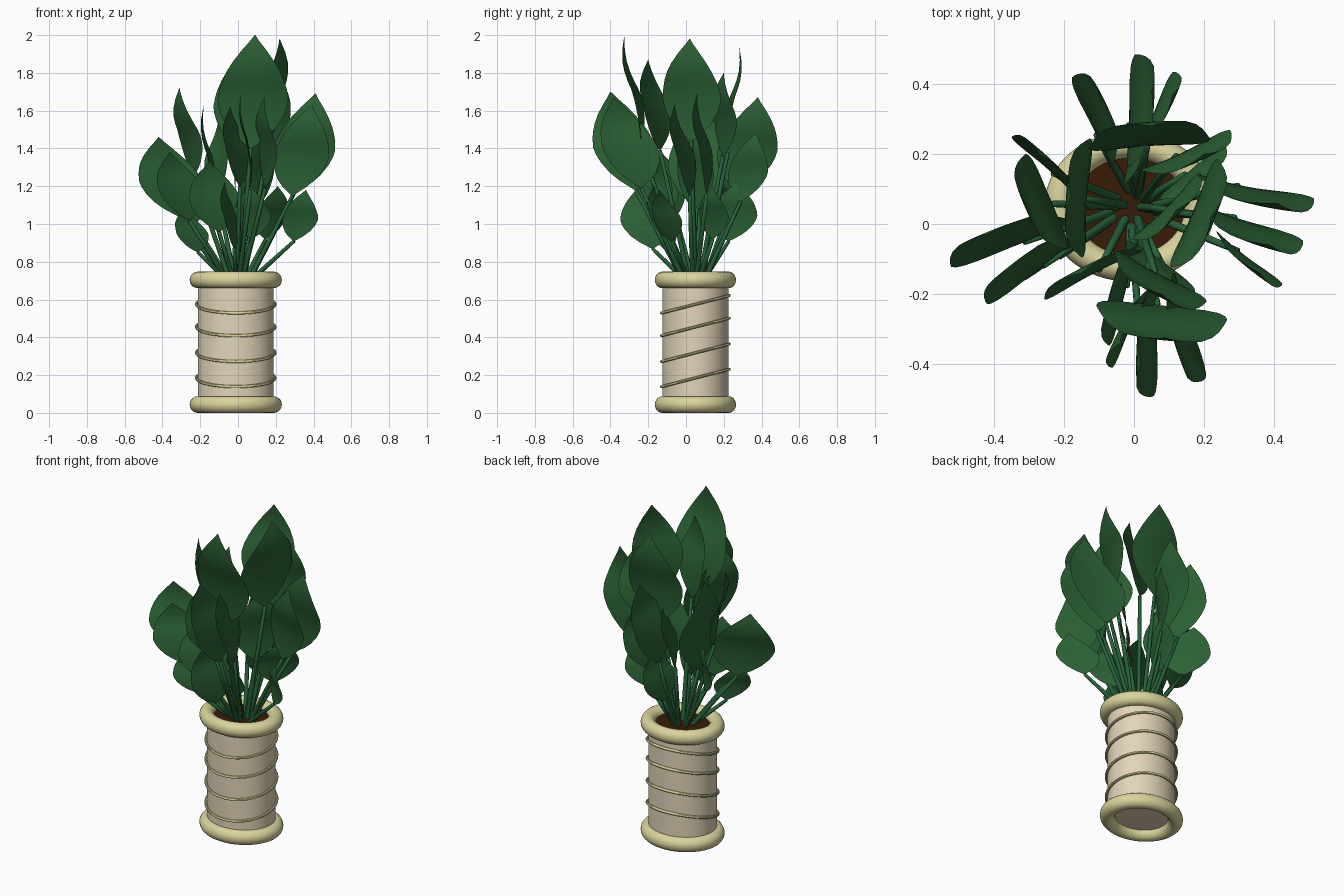
import bpy, bmesh, math
from mathutils import Vector

if "Cube" in bpy.data.objects:
    bpy.data.objects.remove(bpy.data.objects["Cube"])

CX, CY = -0.012, 0.05


def material(name, rgb):
    m = bpy.data.materials.new(name)
    m.diffuse_color = (*rgb, 1)
    m.use_nodes = True
    m.node_tree.nodes["Principled BSDF"].inputs["Base Color"].default_value = m.diffuse_color
    return m


LEAF = material("leaf green", (0.024, 0.12, 0.034))
STEM = material("stem green", (0.02, 0.12, 0.042))
POT = material("warm beige", (0.76, 0.66, 0.48))
TRIM = material("pale yellow", (0.70, 0.66, 0.33))
SOIL = material("soil brown", (0.04, 0.012, 0.002))


def finish(name, mat):
    ob = bpy.context.object
    ob.name = name
    ob.data.materials.append(mat)
    bpy.ops.object.shade_smooth_by_angle()
    return ob


# pot body
bpy.ops.mesh.primitive_cylinder_add(vertices=64, radius=1, depth=0.65, location=(CX, CY, 0.37))
finish("pot_body", POT).scale = (0.199, 0.175, 1)

# soil
bpy.ops.mesh.primitive_circle_add(vertices=48, radius=1, location=(CX, CY, 0.71), fill_type='NGON')
finish("soil", SOIL).scale = (0.19, 0.165, 1)

# thick rims
for name, z in (("bottom_rim", 0.044), ("top_rim", 0.704)):
    bpy.ops.mesh.primitive_torus_add(major_segments=64, minor_segments=20, major_radius=0.2,
                                     minor_radius=0.044, location=(CX, CY, z))
    finish(name, TRIM).scale = (1, 0.88, 1)

# tilted cords round the pot, lower at the front
for i, z in enumerate((0.185, 0.318, 0.455, 0.575)):
    bpy.ops.mesh.primitive_torus_add(major_segments=64, minor_segments=10, major_radius=0.208,
                                     minor_radius=0.008, location=(CX, CY, z),
                                     rotation=(math.atan2(0.09, 0.35), 0, 0))
    finish("cord_%d" % (i + 1), TRIM).scale = (1, 0.892, 1)

# leaf outline: position along the leaf, share of half width
OUTLINE = [(0, .03), (.04, .2), (.1, .45), (.18, .69), (.28, .88), (.36, .97), (.43, 1), (.52, .95),
           (.6, .87), (.68, .76), (.77, .59), (.87, .35), (.95, .13), (1, .01)]

# leaves: tip x, y, z, drop to the leaf base, heading of the width in degrees
TALL = [
    (.09, -.325, 2.0, .60, -6), (.22, .02, 1.98, .54, 67), (.05, .28, 1.94, .56, 4),
    (-.31, .06, 1.72, .47, 113), (-.18, .08, 1.63, .55, 86), (.08, -.20, 1.87, .48, -28),
    (.12, .04, 1.52, .44, 45),
]
MIDDLE = [
    (.41, .06, 1.69, .53, -11), (.39, -.06, 1.63, .48, -18), (.02, -.40, 1.70, .52, 88),
    (.14, -.38, 1.67, .48, 108), (.05, .38, 1.67, .50, 88), (-.10, .37, 1.57, .42, 117),
    (.11, .37, 1.48, .36, 65), (.20, .20, 1.80, .44, 25), (-.04, -.34, 1.62, .42, 63),
]
LOW = [
    (-.42, -.03, 1.46, .42, 22), (-.36, -.13, 1.38, .36, 38), (-.15, -.14, 1.33, .37, 27),
    (.36, -.14, 1.18, .27, -38), (-.27, .2, 1.30, .30, -42), (-.29, -.11, 1.08, .23, 35),
    (.03, .27, 1.22, .31, 80), (.07, -.17, 1.20, .28, -35),
    (.21, .14, 1.20, .28, 40), (-.07, -.23, 1.22, .35, 75),
]


def add_mesh(name, bm, mat):
    me = bpy.data.meshes.new(name)
    bm.to_mesh(me)
    bm.free()
    me.materials.append(mat)
    me.shade_smooth()
    ob = bpy.data.objects.new(name, me)
    bpy.context.collection.objects.link(ob)


def add_leaf(name, base, tip, side, lean, ratio):
    axis = tip - base
    length = axis.length
    normal = side.cross(axis).normalized()
    if normal.dot(lean) < 0:
        normal, side = -normal, -side
    across = [-1, -.75, -.5, -.25, 0, .25, .5, .75, 1]
    bm = bmesh.new()
    grid = []
    for t, w in OUTLINE:
        # gentle lengthwise S curve, with slightly curled edges
        bend = -(0.045 if t > .5 else 0.015) * math.sin(2 * math.pi * t)
        grid.append([bm.verts.new(base + axis * t + side * (u * w * ratio * length)
                                  + normal * length * (bend - 0.025 * (u * w) ** 2))
                     for u in across])
    for a, b in zip(grid, grid[1:]):
        for i in range(len(across) - 1):
            bm.faces.new((a[i], a[i + 1], b[i + 1], b[i]))
    add_mesh(name, bm, LEAF)


def add_stem(name, start, end, sides=8):
    # slender tapered tube from the soil to the leaf
    d = (end - start).normalized()
    u = d.orthogonal().normalized()
    v = d.cross(u)
    bm = bmesh.new()
    rings = []
    for p, r in ((start, .013), (start.lerp(end, .5), .012), (end, .009)):
        rings.append([bm.verts.new(p + r * (u * math.cos(a) + v * math.sin(a)))
                      for a in (2 * math.pi * k / sides for k in range(sides))])
    for a, b in zip(rings, rings[1:]):
        for k in range(sides):
            n = (k + 1) % sides
            bm.faces.new((a[k], a[n], b[n], b[k]))
    bm.faces.new(rings[-1])
    add_mesh(name, bm, STEM)


# foliage: each leaf stands on a stem fanning out of the soil
GROUPS = (("tall", TALL, .31, .75), ("middle", MIDDLE, .31, .70), ("low", LOW, .42, .78))
for group, leaves, ratio, reach in GROUPS:
    for i, (x, y, z, drop, deg) in enumerate(leaves):
        tip = Vector((x, y, z))
        out = Vector((x, y - CY, 0))
        side = Vector((math.cos(math.radians(deg)), math.sin(math.radians(deg)), 0))
        base = Vector((0, CY, z - drop)) + out * reach
        # tall leaves lean outward, the others lean clockwise round the pot
        lean = out if group == "tall" else Vector((out.y, -out.x, 0))
        if group != "tall":
            across = Vector((-side.y, side.x, 0))
            base -= across * math.copysign(0.1 * drop, across.dot(lean))
        root = Vector((0, CY, 0.68)) + out * 0.12
        add_leaf("%s_leaf_%d" % (group, i + 1), base, tip, side, lean, ratio)
        add_stem("%s_stem_%d" % (group, i + 1), root, base)
